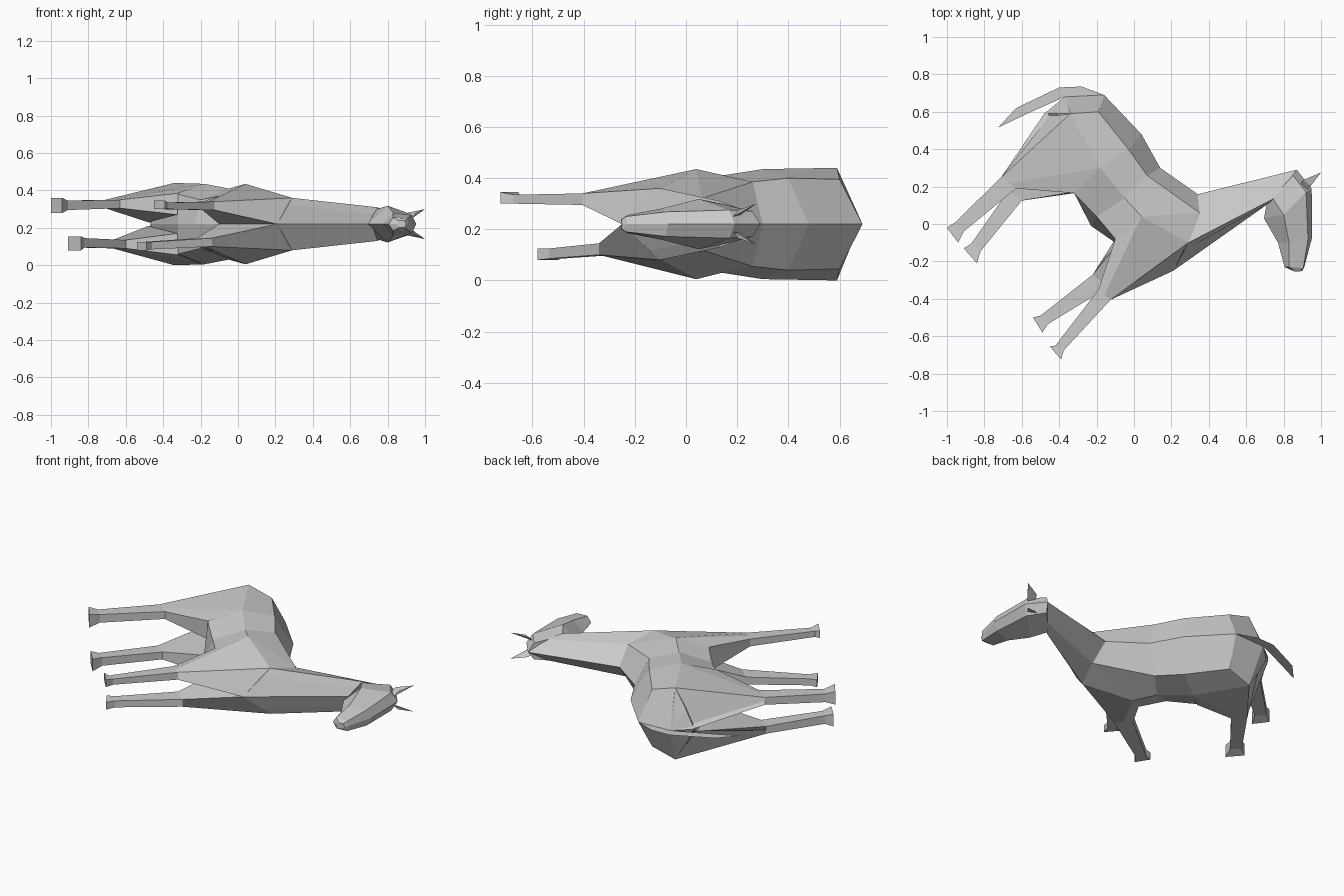
import bpy, bmesh

if "Cube" in bpy.data.objects:
    bpy.data.objects.remove(bpy.data.objects["Cube"])

MID = 0.22  # height of the animal's plane of symmetry (it lies on its side)

coat = bpy.data.materials.new("grey_coat")
coat.diffuse_color = (0.6, 0.6, 0.6, 1)
coat.use_nodes = True
coat.node_tree.nodes["Principled BSDF"].inputs["Base Color"].default_value = coat.diffuse_color


def finish(name, bm):
    bmesh.ops.remove_doubles(bm, verts=bm.verts, dist=0.0005)
    bmesh.ops.recalc_face_normals(bm, faces=bm.faces)
    me = bpy.data.meshes.new(name)
    bm.to_mesh(me)
    bm.free()
    me.materials.append(coat)
    ob = bpy.data.objects.new(name, me)
    bpy.context.collection.objects.link(ob)


def loft(name, rings, side=1, start_cap=True):
    """Skin closed rings of (x, y, offset from the symmetry plane)."""
    bm = bmesh.new()
    rows = [[bm.verts.new((x, y, MID + side * d)) for x, y, d in r] for r in rings]
    n = len(rows[0])
    for a, b in zip(rows, rows[1:]):
        for i in range(n):
            j = (i + 1) % n
            bm.faces.new((a[i], a[j], b[j], b[i]))
    if start_cap:
        bm.faces.new(rows[0])
    bm.faces.new(rows[-1])
    finish(name, bm)


def mirrored(half):
    """Close a half section, given from top line to underline, into a ring."""
    return half + [(x, y, -d) for x, y, d in half[-2:0:-1]]


def limb(name, top, stations, side):
    """Six-sided limb: stations are back xy, front xy, inner and outer offset."""
    rings = [top]
    for (bx, by), (fx, fy), i, o in stations:
        rings.append([(bx, by, o), ((bx + fx) / 2, (by + fy) / 2, o), (fx, fy, o),
                      (fx, fy, i), (bx, by, i), (bx, by, (i + o) / 2)])
    loft(name, rings, side, start_cap=False)


# Torso and neck, rump to throat
torso = [
    [(-.16, .69, 0), (-.165, .69, 0), (-.365, .68, 0), (-.37, .68, 0), (-.37, .68, 0)],
    [(-.158, .688, 0), (-.19, .60, .175), (-.34, .59, .22), (-.41, .59, .11), (-.47, .59, 0)],
    [(.04, .48, 0), (-.03, .40, .18), (-.18, .30, .215), (-.32, .165, .16), (-.32, .17, 0)],
    [(.14, .30, 0), (.07, .26, .165), (-.05, .14, .19), (-.20, .04, .13), (-.23, -.01, 0)],
    [(.34, .16, 0), (.35, .06, .10), (.04, .04, .215), (-.10, -.08, .15), (-.10, -.10, 0)],
    [(.345, .16, 0), (.355, .06, .10), (.29, -.10, .14), (.27, -.14, .105), (.21, -.25, 0)],
    [(.87, .29, 0), (.80, .20, .065), (.745, .135, .09), (.72, .11, .05), (.705, .10, 0)],
]
loft("torso_and_neck", [mirrored(s) for s in torso], start_cap=False)

# Head, poll to muzzle
head = [
    [(.87, .29, 0), (.85, .26, .05), (.74, .14, .08), (.71, .11, 0)],
    [(.95, .19, 0), (.92, .17, .055), (.80, .05, .098), (.695, .03, 0)],
    [(.953, -.07, 0), (.93, -.08, .048), (.83, -.10, .06), (.77, -.10, 0)],
    [(.91, -.23, 0), (.905, -.235, .03), (.83, -.23, .035), (.805, -.23, 0)],
    [(.90, -.25, 0), (.89, -.253, .018), (.86, -.255, .018), (.85, -.25, 0)],
]
loft("head", [mirrored(s) for s in head])

# Hip and shoulder sections that the limbs grow from
hip = [(-.34, .59, .22), (-.18, .30, .215), (-.32, .165, .165),
       (-.325, .17, .05), (-.48, .59, .01), (-.37, .68, 0)]
shoulder = [(-.10, -.08, .15), (.04, .04, .215), (.29, -.10, .14),
            (.21, -.25, 0), (-.10, -.12, 0), (-.10, -.10, .08)]

# Upper hind leg and lower hind leg
limb("hind_leg_upper", hip, [
    ((-.71, .25), (-.63, .19), .085, .13),
    ((-.955, .01), (-.91, -.04), .075, .125),
    ((-1.0, -.02), (-.94, -.10), .06, .14)], 1)
limb("hind_leg_lower", hip, [
    ((-.67, .18), (-.60, .125), .085, .13),
    ((-.87, -.105), (-.82, -.145), .075, .125),
    ((-.91, -.13), (-.84, -.21), .065, .14)], -1)

# Upper foreleg and lower foreleg
limb("foreleg_upper", shoulder, [
    ((-.19, -.35), (-.125, -.405), .075, .12),
    ((-.42, -.65), (-.375, -.675), .08, .115),
    ((-.45, -.655), (-.39, -.725), .08, .125)], 1)
limb("foreleg_lower", shoulder, [
    ((-.22, -.27), (-.14, -.34), .075, .12),
    ((-.50, -.49), (-.46, -.535), .095, .135),
    ((-.54, -.50), (-.49, -.58), .095, .14)], -1)

# Ears
for label, s in (("upper", 1), ("lower", -1)):
    base = [(.885, .205, .03), (.93, .185, .03), (.945, .205, .055), (.905, .235, .06)]
    bm = bmesh.new()
    foot = [bm.verts.new((x, y, MID + s * d)) for x, y, d in base]
    point = bm.verts.new((1.0, .275, MID + s * .08))
    bm.faces.new(foot)
    for i in range(4):
        bm.faces.new((foot[i], foot[(i + 1) % 4], point))
    finish("ear_" + label, bm)

# Tail, a flat sheet in the symmetry plane
bm = bmesh.new()
upper = [(-.16, .69), (-.28, .735), (-.40, .73), (-.63, .62), (-.727, .515)]
under = [(-.17, .68), (-.28, .675), (-.37, .68), (-.57, .59), (-.727, .515)]
rows = [[bm.verts.new((x, y, MID)) for x, y in line] for line in (upper, under)]
for i in range(4):
    bm.faces.new((rows[0][i], rows[0][i + 1], rows[1][i + 1], rows[1][i]))
finish("tail", bm)
